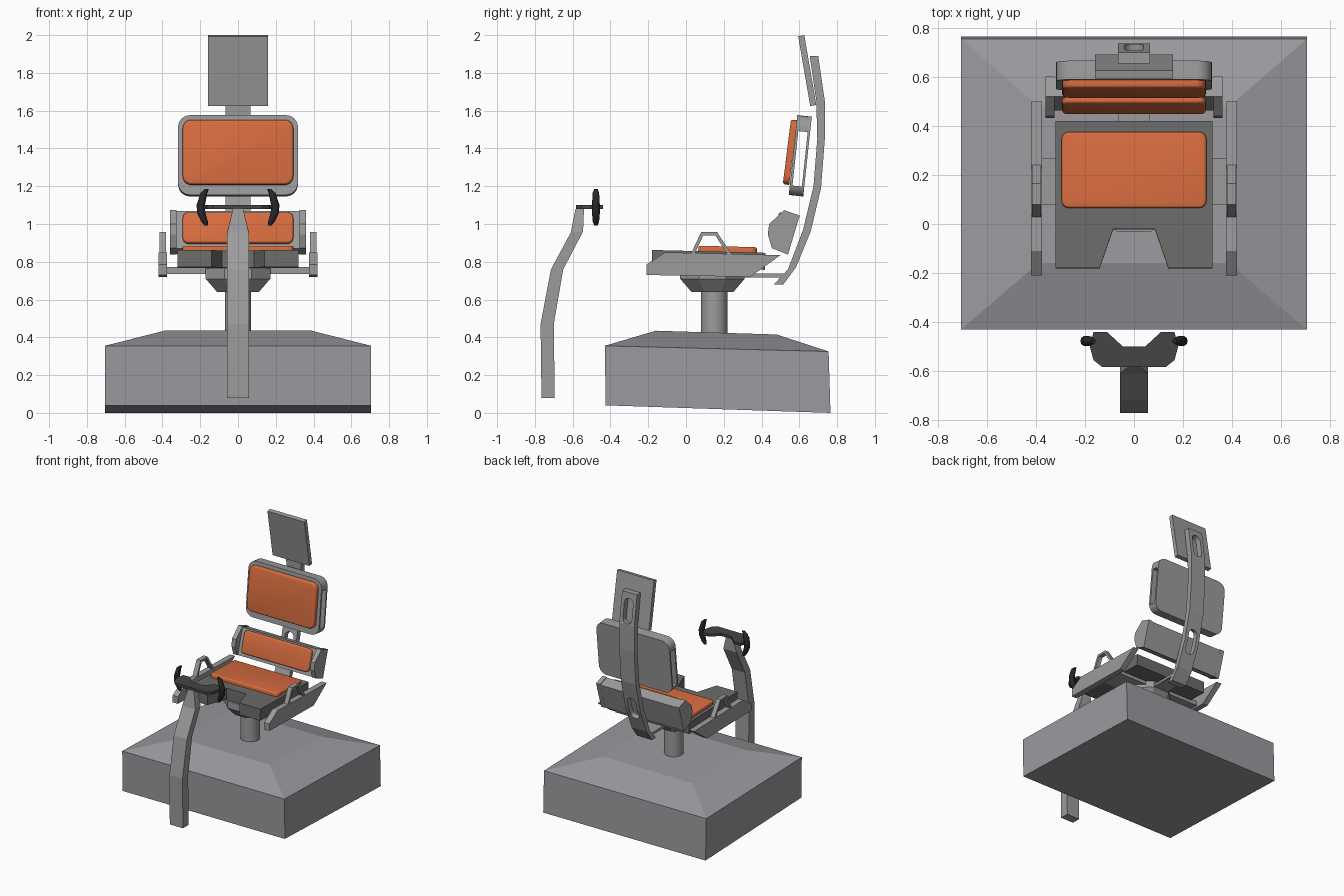
import bpy, bmesh, math
from mathutils import Matrix, Vector

cube = bpy.data.objects.get("Cube")
if cube:
    bpy.data.objects.remove(cube, do_unlink=True)


def material(name, r, g, b):
    m = bpy.data.materials.new(name)
    m.use_nodes = True
    m.diffuse_color = (r, g, b, 1)
    m.node_tree.nodes["Principled BSDF"].inputs["Base Color"].default_value = (r, g, b, 1)
    return m


GREY = material("mid grey", 0.33, 0.33, 0.33)
BASE = material("base grey", 0.33, 0.32, 0.345)
SEAT = material("seat dark grey", 0.15, 0.15, 0.145)
YOKE = material("yoke charcoal", 0.06, 0.06, 0.06)
BLACK = material("grip black", 0.02, 0.02, 0.02)
ORANGE = material("cushion orange", 0.68, 0.15, 0.05)


def finish(name, bm, mat, smooth=False):
    bmesh.ops.recalc_face_normals(bm, faces=bm.faces)
    me = bpy.data.meshes.new(name)
    bm.to_mesh(me)
    bm.free()
    ob = bpy.data.objects.new(name, me)
    bpy.context.collection.objects.link(ob)
    me.materials.append(mat)
    bpy.ops.object.select_all(action='DESELECT')
    ob.select_set(True)
    bpy.context.view_layer.objects.active = ob
    if smooth:
        bpy.ops.object.shade_smooth_by_angle(angle=math.radians(40))
    return ob


def skin(name, rings, mat, smooth=False):
    """Join rings of points into a closed skin."""
    bm = bmesh.new()
    loops = [[bm.verts.new(p) for p in ring] for ring in rings]
    for a, b in zip(loops, loops[1:]):
        for i in range(len(a)):
            j = (i + 1) % len(a)
            bm.faces.new((a[i], a[j], b[j], b[i]))
    bm.faces.new(loops[0])
    bm.faces.new(loops[-1])
    return finish(name, bm, mat, smooth)


def loft(name, sections, mat):
    """Rectangular sections: half width, front (y, z), back (y, z)."""
    return skin(name, [[(-w, *f), (w, *f), (w, *b), (-w, *b)] for w, f, b in sections], mat)


def side_prism(name, profile, x0, x1, mat):
    return skin(name, [[(x, y, z) for y, z in profile] for x in (x0, x1)], mat)


def flat_prism(name, profile, z0, z1, mat):
    return skin(name, [[(x, y, z) for x, y in profile] for z in (z0, z1)], mat)


def box(name, x0, x1, y0, y1, z0, z1, mat):
    return flat_prism(name, [(x0, y0), (x1, y0), (x1, y1), (x0, y1)], z0, z1, mat)


def lathe(name, y, profile, sides, mat, smooth=False):
    rings = []
    for r, z in profile:
        angles = [(i + 0.5) * math.tau / sides for i in range(sides)]
        rings.append([(r * math.cos(a), y + r * math.sin(a), z) for a in angles])
    return skin(name, rings, mat, smooth)


def plate(name, width, height, thick, radius, centre, tilt, mat, soft=0.0):
    """Upright plate with rounded corners, tilted about x."""
    bm = bmesh.new()
    bmesh.ops.create_cube(bm, size=1, matrix=Matrix.Diagonal((width, thick, height, 1)))
    if radius:
        corners = [e for e in bm.edges
                   if abs(e.verts[0].co.y - e.verts[1].co.y) > thick / 2]
        bmesh.ops.bevel(bm, geom=corners, offset=radius, segments=6, profile=0.5, affect='EDGES')
    if soft:
        rim = [e for e in bm.edges if abs(e.verts[0].co.y - e.verts[1].co.y) < 1e-5
               and e.verts[0].co.y < 0]
        bmesh.ops.bevel(bm, geom=rim, offset=soft, segments=3, profile=0.5, affect='EDGES')
    bm.transform(Matrix.Translation(centre) @ Matrix.Rotation(math.radians(tilt), 4, 'X'))
    return finish(name, bm, mat, bool(radius))


def cut(target, cutter):
    cutter.hide_render = True
    mod = target.modifiers.new("cut", 'BOOLEAN')
    mod.operation, mod.solver, mod.object = 'DIFFERENCE', 'EXACT', cutter
    bpy.ops.object.select_all(action='DESELECT')
    bpy.context.view_layer.objects.active = target
    target.select_set(True)
    bpy.ops.object.modifier_apply(modifier=mod.name)
    bpy.data.objects.remove(cutter, do_unlink=True)


# Floor plinth, leaning back slightly, with a hipped top
loft("plinth", [(0.705, (-0.425, 0.04), (0.765, 0.0)),
                (0.705, (-0.43, 0.355), (0.755, 0.325)),
                (0.39, (-0.16, 0.435), (0.48, 0.415))], BASE)

# Pedestal and flared collar
lathe("pedestal", 0.15, [(0.07, 0.41), (0.07, 0.66)], 24, GREY, True)
lathe("pedestal_collar", 0.14, [(0.12, 0.64), (0.185, 0.71), (0.185, 0.765)], 8, GREY)

# Seat pan with a front notch
half = [(0.085, -0.02), (0.14, -0.18), (0.32, -0.18), (0.32, 0.42)]
outline = half + [(-x, y) for x, y in reversed(half)]
seat = flat_prism("seat_pan", outline, 0.765, 0.855, SEAT)
pivot = Matrix.Translation((0, 0.12, 0.855))
seat.data.transform(pivot @ Matrix.Rotation(-0.025, 4, 'X') @ pivot.inverted())
plate("seat_cushion", 0.59, 0.31, 0.03, 0.03, (0, 0.22, 0.866), -91.5, ORANGE, 0.01)

# Bars under the seat
box("arm_crossbar", -0.40, 0.40, 0.08, 0.27, 0.735, 0.772, GREY)
box("spine_bracket", -0.065, 0.065, 0.2, 0.53, 0.717, 0.737, GREY)

# Side rails with loop handles
rail = [(-0.21, 0.73), (-0.21, 0.785), (-0.11, 0.85), (0.5, 0.835), (0.34, 0.72)]
outer = [(0.025, 0.84), (0.08, 0.957), (0.165, 0.957), (0.245, 0.835)]
inner = [(0.045, 0.84), (0.092, 0.94), (0.155, 0.94), (0.222, 0.835)]
for side, s in (("left", 1), ("right", -1)):
    side_prism(side + "_side_rail", rail, s * 0.375, s * 0.42, GREY)
    rings = [[(s * 0.38, *o), (s * 0.415, *o), (s * 0.415, *i), (s * 0.38, *i)]
             for o, i in zip(outer, inner)]
    skin(side + "_loop_handle", rings, GREY)

# Curved spine with two slots
spine = loft("spine", [(0.065, f, b) for f, b in (
    ((0.465, 0.68), (0.515, 0.68)), ((0.54, 0.76), (0.582, 0.77)),
    ((0.62, 0.97), (0.66, 0.96)), ((0.675, 1.2), (0.715, 1.19)),
    ((0.695, 1.45), (0.735, 1.45)), ((0.69, 1.65), (0.735, 1.65)),
    ((0.655, 1.89), (0.70, 1.89)))], GREY)
cut(spine, plate("upper_slot_cutter", 0.076, 0.19, 0.2, 0.036, (0, 0.705, 1.75), 8, GREY))
cut(spine, plate("lower_slot_cutter", 0.076, 0.19, 0.2, 0.036, (0, 0.64, 0.97), -19, GREY))

# Lumbar support with end caps
body = [(0.52, 1.068), (0.60, 1.04), (0.54, 0.84), (0.462, 0.87)]
side_prism("lumbar_body", body, -0.33, 0.33, GREY)
cap = [(0.52, 1.073), (0.602, 1.045), (0.54, 0.838), (0.455, 0.872), (0.433, 0.945), (0.44, 1.0)]
for side, s in (("left", 1), ("right", -1)):
    side_prism(side + "_lumbar_cap", cap, s * 0.325, s * 0.36, GREY)
plate("lumbar_cushion", 0.585, 0.17, 0.03, 0.03, (0, 0.484, 0.979), -17, ORANGE, 0.01)

# Backrest: rounded frame, hollow from side to side
back = plate("backrest_frame", 0.635, 0.425, 0.077, 0.065, (0, 0.605, 1.361), -6.1, GREY)
cut(back, plate("backrest_cutter", 1, 0.29, 0.05, 0, (0, 0.604, 1.345), -6.1, GREY))
plate("backrest_cushion", 0.585, 0.345, 0.034, 0.045, (0, 0.551, 1.38), -7.2, ORANGE, 0.012)

# Headrest
plate("headrest", 0.32, 0.375, 0.033, 0, (0, 0.642, 1.812), 9.8, GREY)

# Control column, bent and narrowing at the top
loft("control_column", [
    (0.057, (-0.765, 0.08), (-0.695, 0.08)), (0.057, (-0.77, 0.47), (-0.70, 0.47)),
    (0.057, (-0.715, 0.76), (-0.65, 0.76)), (0.057, (-0.61, 0.955), (-0.545, 0.96)),
    (0.027, (-0.585, 1.08), (-0.54, 1.08))], GREY)

# Steering yoke
half = [(0.045, -0.50), (0.11, -0.44), (0.165, -0.44), (0.18, -0.5), (0.165, -0.555), (0.13, -0.583)]
flat_prism("yoke_plate", half + [(-x, y) for x, y in reversed(half)], 1.08, 1.1, YOKE)

# Bent hand grips
path = [(0.165, 1.185, 0.01), (0.18, 1.165, 0.018), (0.197, 1.1, 0.022),
        (0.195, 1.06, 0.022), (0.178, 1.015, 0.018), (0.168, 0.992, 0.01)]
for side, s in (("left", 1), ("right", -1)):
    rings = []
    for x, z, r in path:
        angles = [i * math.tau / 10 for i in range(10)]
        rings.append([(s * x + r * math.cos(a), -0.477 + r * math.sin(a), z) for a in angles])
    skin(side + "_hand_grip", rings, BLACK, True)
